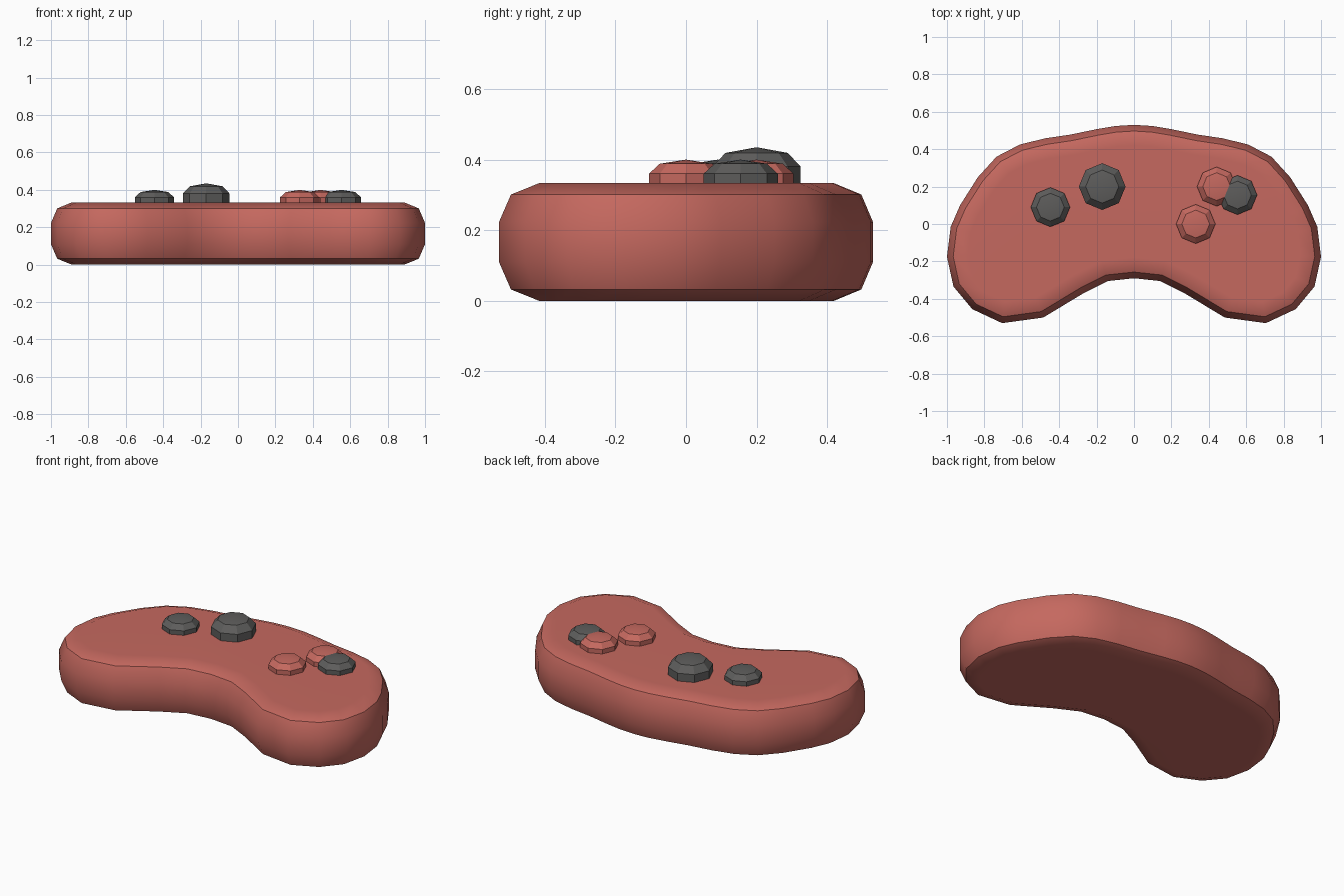
import bpy, bmesh, math
from mathutils import Vector

if "Cube" in bpy.data.objects:
    bpy.data.objects.remove(bpy.data.objects["Cube"])


def material(name, rgb):
    m = bpy.data.materials.new(name)
    m.diffuse_color = (*rgb, 1)
    m.use_nodes = True
    m.node_tree.nodes["Principled BSDF"].inputs["Base Color"].default_value = m.diffuse_color
    return m


red = material("red_plastic", (0.56, 0.14, 0.115))
dark = material("dark_rubber", (0.11, 0.108, 0.105))


def loft(name, rings, mat, angle):
    """Skin equal-sized closed rings and cap both ends."""
    bm = bmesh.new()
    loops = [[bm.verts.new(p) for p in ring] for ring in rings]
    n = len(loops[0])
    for a, b in zip(loops, loops[1:]):
        for i in range(n):
            j = (i + 1) % n
            bm.faces.new((a[i], a[j], b[j], b[i]))
    bm.faces.new(loops[0][::-1])
    bm.faces.new(loops[-1])
    bmesh.ops.remove_doubles(bm, verts=bm.verts, dist=1e-5)
    bmesh.ops.recalc_face_normals(bm, faces=bm.faces)
    mesh = bpy.data.meshes.new(name)
    bm.to_mesh(mesh)
    bm.free()
    mesh.materials.append(mat)
    ob = bpy.data.objects.new(name, mesh)
    bpy.context.collection.objects.link(ob)
    bpy.ops.object.select_all(action='DESELECT')
    ob.select_set(True)
    bpy.context.view_layer.objects.active = ob
    bpy.ops.object.shade_smooth_by_angle(angle=math.radians(angle))
    return ob


# Controller shell: mirrored bean outline, counter-clockwise from front centre
half = [(0, -0.29), (0.14, -0.305), (0.27, -0.37), (0.485, -0.5),
        (0.705, -0.53), (0.865, -0.455), (0.965, -0.335), (1.0, -0.175),
        (0.98, -0.015), (0.93, 0.10), (0.835, 0.25), (0.735, 0.36),
        (0.61, 0.425), (0.475, 0.458), (0.34, 0.478), (0.2, 0.507),
        (0.1, 0.524), (0, 0.53)]
outline = [Vector(p) for p in half + [(-x, y) for x, y in half[-2:0:-1]]]


def inset(points, d):
    """Move every outline point inward by d along its mitred normal."""
    result = []
    for i, p in enumerate(points):
        a = (p - points[i - 1]).normalized()
        b = (points[(i + 1) % len(points)] - p).normalized()
        na, nb = Vector((-a.y, a.x)), Vector((-b.y, b.x))
        result.append(p + (na + nb) * (d / (1 + na.dot(nb))))
    return result


# Rounded rim: inset and height of each level
levels = [(0.11, 0), (0.033, 0.032), (0, 0.11),
          (0, 0.223), (0.033, 0.301), (0.11, 0.333)]
shell = loft("controller_shell",
             [[(p.x, p.y, z) for p in inset(outline, d)] for d, z in levels],
             red, 40)
weighted = shell.modifiers.new("flat_top_shading", 'WEIGHTED_NORMAL')
weighted.keep_sharp = True


# Domed eight-sided buttons
def button(name, x, y, r, shoulder, top, mat):
    c = math.sqrt(0.5)
    profile = [(r, 0.325), (r, shoulder),
               (r * c, shoulder + (top - shoulder) * c)]
    rings = [[(x + q * math.cos(k * math.pi / 4),
               y + q * math.sin(k * math.pi / 4), z) for k in range(8)]
             for q, z in profile]
    ob = loft(name, rings, mat, 30)
    # Raise the cap to a point
    bm = bmesh.new()
    bm.from_mesh(ob.data)
    cap = max(bm.faces, key=lambda f: f.calc_center_median().z)
    tip = bmesh.ops.poke(bm, faces=[cap])["verts"][0]
    tip.co.z = top
    for f in bm.faces:
        f.smooth = True
    bm.to_mesh(ob.data)
    bm.free()


button("thumb_stick", -0.17, 0.20, 0.125, 0.38, 0.435, dark)
button("left_pad", -0.447, 0.09, 0.105, 0.36, 0.40, dark)
button("lower_button", 0.33, 0.0, 0.105, 0.36, 0.40, red)
button("upper_button", 0.442, 0.20, 0.105, 0.36, 0.40, red)
button("right_button", 0.553, 0.155, 0.105, 0.36, 0.40, dark)
